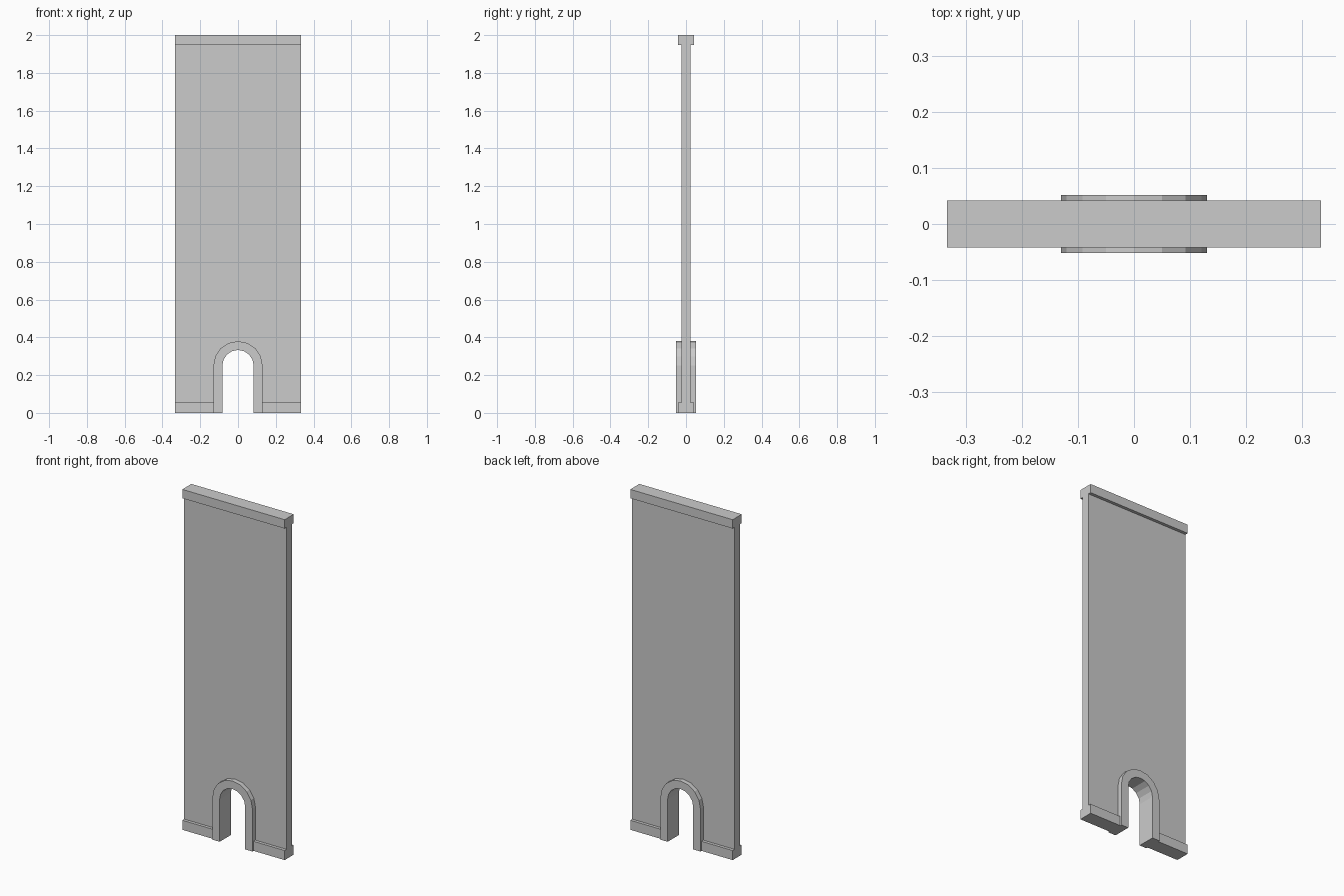
import bpy, bmesh, math

if "Cube" in bpy.data.objects:
    bpy.data.objects.remove(bpy.data.objects["Cube"])

HALF_W = 0.333      # half width of the wall
ARCH_Z = 0.25       # height where the arch curve springs
R_OUT, R_IN = 0.13, 0.083
SEGMENTS = 8


def arch_line(radius, base):
    """Points of a round-topped opening, from right foot to left foot."""
    curve = [(radius * math.cos(math.pi * i / SEGMENTS),
              ARCH_Z + radius * math.sin(math.pi * i / SEGMENTS))
             for i in range(SEGMENTS + 1)]
    return [(radius, base)] + curve + [(-radius, base)]


def extrude_profile(name, points, half_depth):
    """Extrude an x-z outline symmetrically along y."""
    bm = bmesh.new()
    face = bm.faces.new([bm.verts.new((x, -half_depth, z)) for x, z in points])
    ext = bmesh.ops.extrude_face_region(bm, geom=[face])
    moved = [g for g in ext["geom"] if isinstance(g, bmesh.types.BMVert)]
    bmesh.ops.translate(bm, verts=moved, vec=(0, 2 * half_depth, 0))
    bmesh.ops.recalc_face_normals(bm, faces=bm.faces)
    # Triangulate the concave front and back outlines
    bmesh.ops.triangulate(bm, faces=[f for f in bm.faces if len(f.verts) > 4])
    mesh = bpy.data.meshes.new(name)
    bm.to_mesh(mesh)
    bm.free()
    obj = bpy.data.objects.new(name, mesh)
    bpy.context.collection.objects.link(obj)
    return obj


def rectangle(x0, x1, z0, z1):
    return [(x0, z0), (x1, z0), (x1, z1), (x0, z1)]


# Thin wall panel, notched around the arch
SKIRT_Z, CAP_Z = 0.056, 1.948
extrude_profile("wall_panel",
                [(-HALF_W, SKIRT_Z), (-HALF_W, CAP_Z), (HALF_W, CAP_Z), (HALF_W, SKIRT_Z)]
                + arch_line(R_OUT, SKIRT_Z), 0.024)

# Thicker trim along the top
extrude_profile("top_trim", rectangle(-HALF_W, HALF_W, CAP_Z, 2.0), 0.042)

# Skirting on each side of the opening
for side, sign in (("left", -1), ("right", 1)):
    extrude_profile(f"skirting_{side}",
                    rectangle(sign * R_OUT, sign * HALF_W, 0.0, SKIRT_Z), 0.042)

# Arched frame lining the opening
extrude_profile("arch_frame",
                arch_line(R_OUT, 0.0) + arch_line(R_IN, 0.0)[::-1], 0.052)
